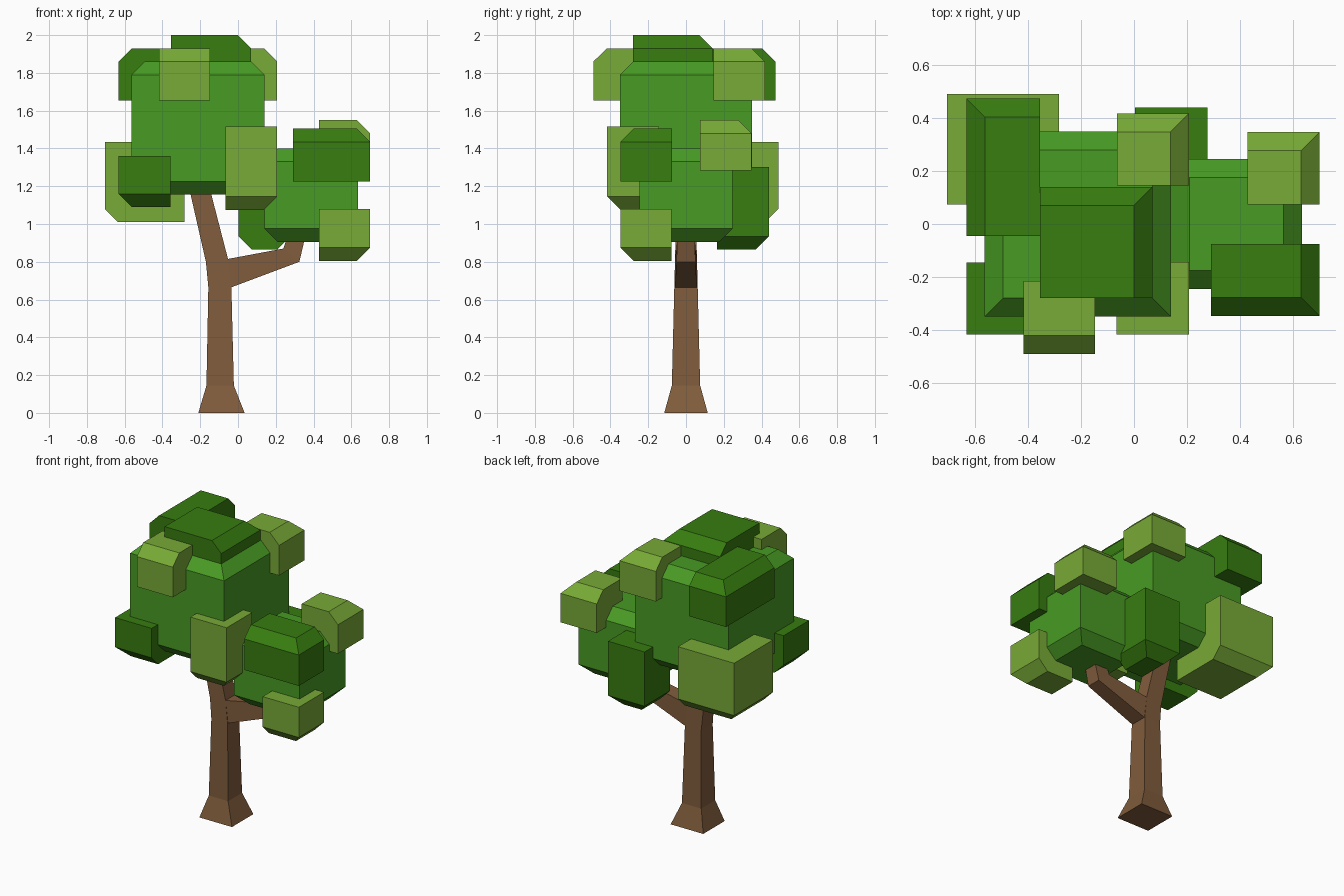
import bpy, bmesh

if "Cube" in bpy.data.objects:
    bpy.data.objects.remove(bpy.data.objects["Cube"])

CHAMFER = 0.07


def material(name, rgb):
    m = bpy.data.materials.new(name)
    m.diffuse_color = (*rgb, 1)
    m.use_nodes = True
    m.node_tree.nodes["Principled BSDF"].inputs["Base Color"].default_value = m.diffuse_color
    return m


bark = material("bark_brown", (0.216, 0.107, 0.045))
mid = material("mid_green", (0.065, 0.328, 0.017))
dark = material("dark_green", (0.038, 0.205, 0.005))
light = material("light_green", (0.190, 0.405, 0.038))


def loft(name, rings, mat):
    """Skin a stack of four-point rings and cap both ends."""
    bm = bmesh.new()
    loops = [[bm.verts.new(p) for p in ring] for ring in rings]
    for a, b in zip(loops, loops[1:]):
        for i in range(4):
            j = (i + 1) % 4
            bm.faces.new((a[i], a[j], b[j], b[i]))
    bm.faces.new(loops[0][::-1])
    bm.faces.new(loops[-1])
    bmesh.ops.recalc_face_normals(bm, faces=bm.faces)
    mesh = bpy.data.meshes.new(name)
    bm.to_mesh(mesh)
    bm.free()
    mesh.materials.append(mat)
    bpy.context.collection.objects.link(bpy.data.objects.new(name, mesh))


def rect(x, y, z, sides=""):
    """Rectangle ring, inset on the named sides (l, r, f, b)."""
    x0, x1 = x[0] + CHAMFER * ("l" in sides), x[1] - CHAMFER * ("r" in sides)
    y0, y1 = y[0] + CHAMFER * ("f" in sides), y[1] - CHAMFER * ("b" in sides)
    return [(x0, y0, z), (x1, y0, z), (x1, y1, z), (x0, y1, z)]


def block(name, mat, x, y, z, top="", bottom=""):
    """Foliage block with chosen top and bottom edges chamfered."""
    rings = []
    if bottom:
        rings.append(rect(x, y, z[0], bottom))
    rings.append(rect(x, y, z[0] + (CHAMFER if bottom else 0)))
    rings.append(rect(x, y, z[1] - (CHAMFER if top else 0)))
    if top:
        rings.append(rect(x, y, z[1], top))
    loft(name, rings, mat)


def limb(name, sections):
    """Square limb from (left x, left z, right x, right z, half depth)."""
    loft(name, [[(xl, -h, zl), (xr, -h, zr), (xr, h, zr), (xl, h, zl)]
                for xl, zl, xr, zr, h in sections], bark)


# Trunk with flared foot, and side branch
limb("trunk", [(-0.21, 0, 0.035, 0, 0.115), (-0.167, 0.145, -0.022, 0.145, 0.075),
               (-0.157, 0.665, -0.035, 0.665, 0.062), (-0.17, 0.80, -0.053, 0.815, 0.058),
               (-0.27, 1.24, -0.163, 1.24, 0.048)])
limb("branch", [(-0.08, 0.81, -0.06, 0.665, 0.058), (-0.053, 0.815, -0.035, 0.665, 0.058),
                (0.24, 0.87, 0.325, 0.80, 0.05), (0.275, 0.97, 0.365, 0.97, 0.045)])

# Two main crowns
block("main_crown", mid, (-0.565, 0.14), (-0.35, 0.35), (1.155, 1.86), "lrfb", "lrfb")
block("side_crown", mid, (0.14, 0.635), (-0.245, 0.245), (0.905, 1.40), "lrfb", "lrfb")

# Leaf clumps on the main crown
block("top_clump", dark, (-0.355, 0.07), (-0.28, 0.14), (1.72, 2.0), top="rb")
block("upper_front_clump", light, (-0.417, -0.147), (-0.49, -0.215), (1.655, 1.93), top="f")
block("upper_right_clump", light, (-0.065, 0.207), (0.145, 0.417), (1.655, 1.93), top="rb")
block("upper_left_clump", dark, (-0.632, -0.355), (-0.045, 0.473), (1.655, 1.93), top="lb")
block("lower_left_back_clump", light, (-0.705, -0.283), (0.073, 0.49), (1.01, 1.435), bottom="lb")
block("lower_left_front_clump", dark, (-0.632, -0.357), (-0.417, -0.145), (1.09, 1.36), bottom="lf")
block("lower_front_clump", light, (-0.066, 0.207), (-0.417, -0.143), (1.075, 1.515), bottom="rf")

# Leaf clumps on the side crown
block("side_top_front_clump", dark, (0.29, 0.70), (-0.347, -0.075), (1.225, 1.505), top="rf")
block("side_top_back_clump", light, (0.428, 0.70), (0.073, 0.347), (1.283, 1.55), top="rb")
block("side_lower_front_clump", light, (0.428, 0.70), (-0.347, -0.077), (0.805, 1.08), bottom="rf")
block("side_lower_back_clump", dark, (0.003, 0.278), (0.165, 0.44), (0.865, 1.303), bottom="lrb")
